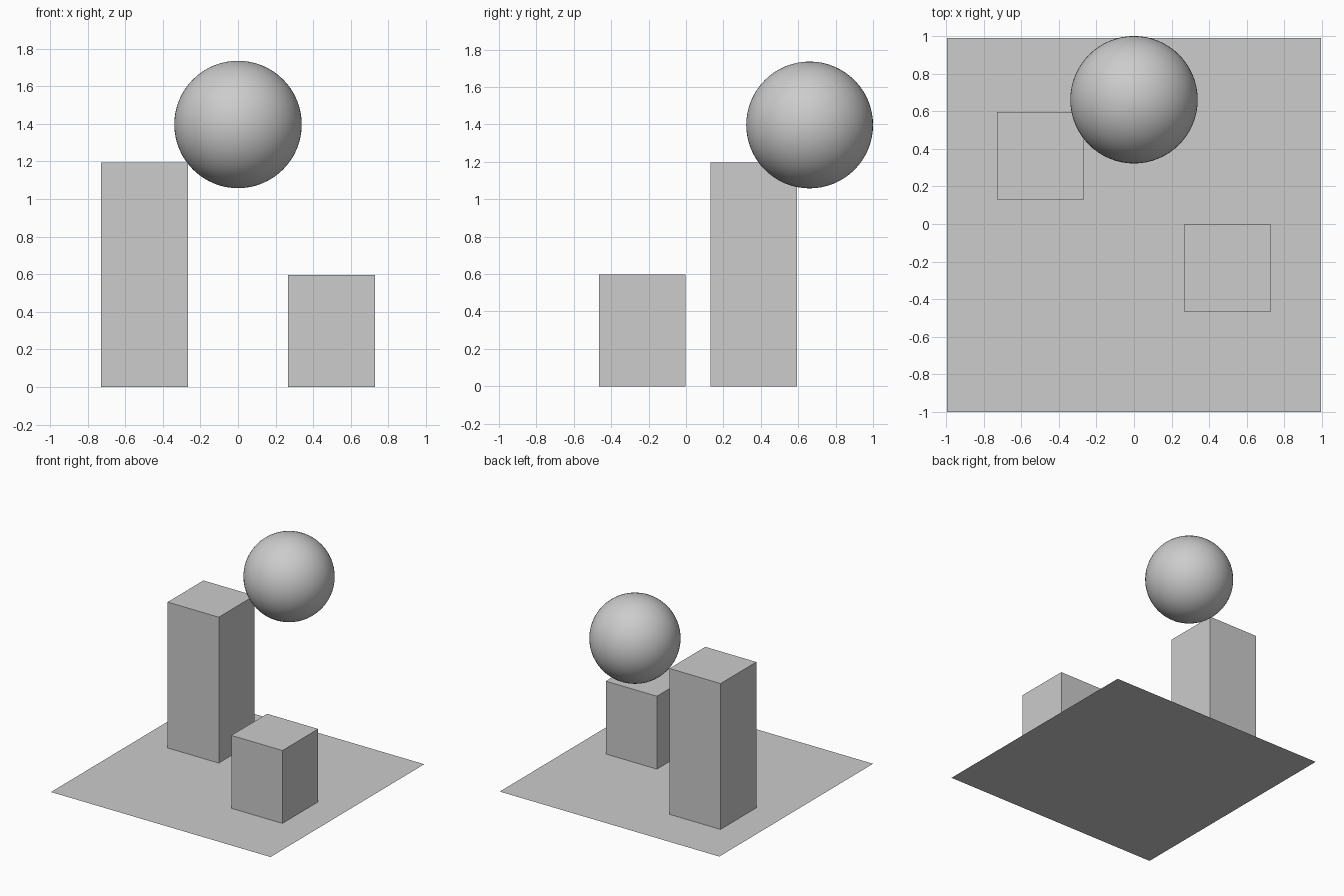
import bpy

cube = bpy.data.objects.get("Cube")
if cube:
    bpy.data.objects.remove(cube, do_unlink=True)

# One plain grey for everything
grey = bpy.data.materials.new("light grey")
grey.use_nodes = True
colour = (0.604, 0.604, 0.604, 1.0)
grey.diffuse_color = colour
grey.node_tree.nodes["Principled BSDF"].inputs["Base Color"].default_value = colour


def finish(name):
    obj = bpy.context.object
    obj.name = name
    obj.data.materials.append(grey)
    return obj


def block(name, x, y, width, height):
    """Square block standing on the ground."""
    bpy.ops.mesh.primitive_cube_add(size=1, location=(x, y, height / 2))
    obj = finish(name)
    obj.scale = (width, width, height)
    bpy.ops.object.transform_apply(location=False, rotation=False, scale=True)


# Ground sheet
bpy.ops.mesh.primitive_plane_add(size=1.99, location=(0, -0.005, 0))
finish("ground_sheet")

# Two square blocks
block("tall_block", -0.498, 0.363, 0.463, 1.195)
block("short_block", 0.497, -0.234, 0.463, 0.597)

# Floating ball
bpy.ops.mesh.primitive_uv_sphere_add(segments=64, ring_count=32, radius=0.339,
                                     location=(0, 0.661, 1.397))
finish("ball")
bpy.ops.object.shade_smooth()
